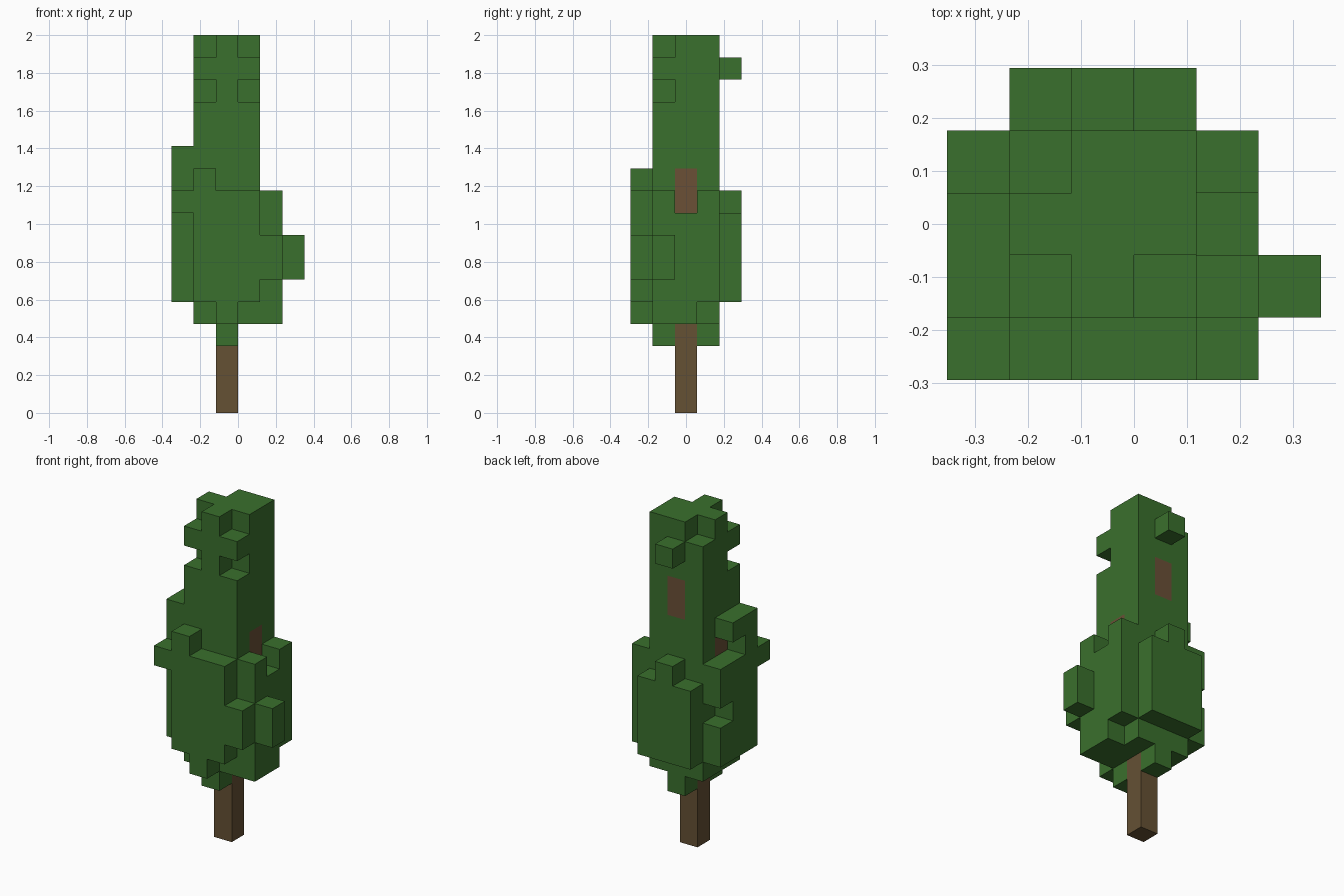
import bpy
import bmesh
from itertools import product
from mathutils import Vector

if "Cube" in bpy.data.objects:
    bpy.data.objects.remove(bpy.data.objects["Cube"], do_unlink=True)

UNIT = 2 / 17  # edge of one block


def block(x0, x1, y0, y1, z0, z1):
    """Cells from the first to the last index, both included."""
    return set(product(range(x0, x1 + 1), range(y0, y1 + 1), range(z0, z1 + 1)))


def material(name, rgb):
    mat = bpy.data.materials.new(name)
    mat.use_nodes = True
    mat.diffuse_color = (*rgb, 1)
    mat.node_tree.nodes["Principled BSDF"].inputs["Base Color"].default_value = (*rgb, 1)
    return mat


def build(name, cells, solid, mat):
    """Skin the cells, leaving out faces that touch another solid cell."""
    bm = bmesh.new()
    for cell in cells:
        centre = Vector(cell) + Vector((0.5, 0, 0.5))
        for axis, sign in product(range(3), (-1, 1)):
            n = Vector((0, 0, 0))
            n[axis] = sign
            if tuple(int(c + d) for c, d in zip(cell, n)) in solid:
                continue
            u = Vector((0, 0, 0))
            u[(axis + 1) % 3] = 0.5
            v = n.cross(u)
            mid = centre + n / 2
            corners = (mid - u - v, mid + u - v, mid + u + v, mid - u + v)
            bm.faces.new([bm.verts.new(p * UNIT) for p in corners])
    bmesh.ops.remove_doubles(bm, verts=bm.verts, dist=0.001)
    bmesh.ops.dissolve_limit(bm, angle_limit=0.01, verts=bm.verts, edges=bm.edges)
    mesh = bpy.data.meshes.new(name)
    bm.to_mesh(mesh)
    bm.free()
    mesh.materials.append(mat)
    obj = bpy.data.objects.new(name, mesh)
    bpy.context.collection.objects.link(obj)


# Wood: trunk and three short branches that reach the surface
trunk = block(-1, -1, 0, 0, 0, 14)
branches = block(0, 0, 0, 0, 9, 10) | block(-2, -2, 0, 0, 9, 10) | block(-1, -1, 1, 1, 12, 13)

# Crown: tall core with clipped corners
crown = block(-2, 0, -1, 1, 4, 16)
crown -= block(-2, -2, -1, -1, 16, 16) | block(0, 0, -1, -1, 16, 16)
crown -= block(-2, -2, -1, -1, 14, 14) | block(0, 0, -1, -1, 14, 14)
crown -= block(-2, -2, 1, 1, 16, 16)

# Lower foliage bulging out on each side
crown |= block(-2, 0, -2, -2, 5, 9)                                # front
crown |= block(-2, 0, 2, 2, 5, 8) | block(-1, -1, 2, 2, 9, 9)      # back
crown |= block(1, 1, -1, -1, 4, 9) | block(1, 1, 0, 0, 4, 8)       # left
crown |= block(1, 1, 1, 1, 5, 9)
crown |= block(-3, -3, -1, 0, 5, 9) | block(-3, -3, 1, 1, 5, 6)    # right
crown |= block(-3, -3, 1, 1, 8, 9)

# Loose tufts
crown |= block(-1, -1, -2, -2, 4, 4) | block(-2, -2, -2, -2, 10, 10)
crown |= block(-3, -3, -2, -2, 9, 9) | block(1, 1, -2, -2, 6, 7)
crown |= block(2, 2, -1, -1, 6, 7) | block(-1, -1, 2, 2, 15, 15)
crown |= block(-3, -3, -1, -1, 10, 11) | block(-3, -3, 0, 0, 11, 11)
crown |= block(-1, -1, -1, -1, 3, 3) | block(-1, -1, 1, 1, 3, 3)

solid = crown | trunk | branches
build("trunk", trunk - branches, solid, material("bark brown", (0.130, 0.082, 0.034)))
build("branches", branches, solid, material("branch brown", (0.145, 0.080, 0.037)))
build("crown", crown - trunk - branches, solid, material("leaf green", (0.042, 0.162, 0.026)))
